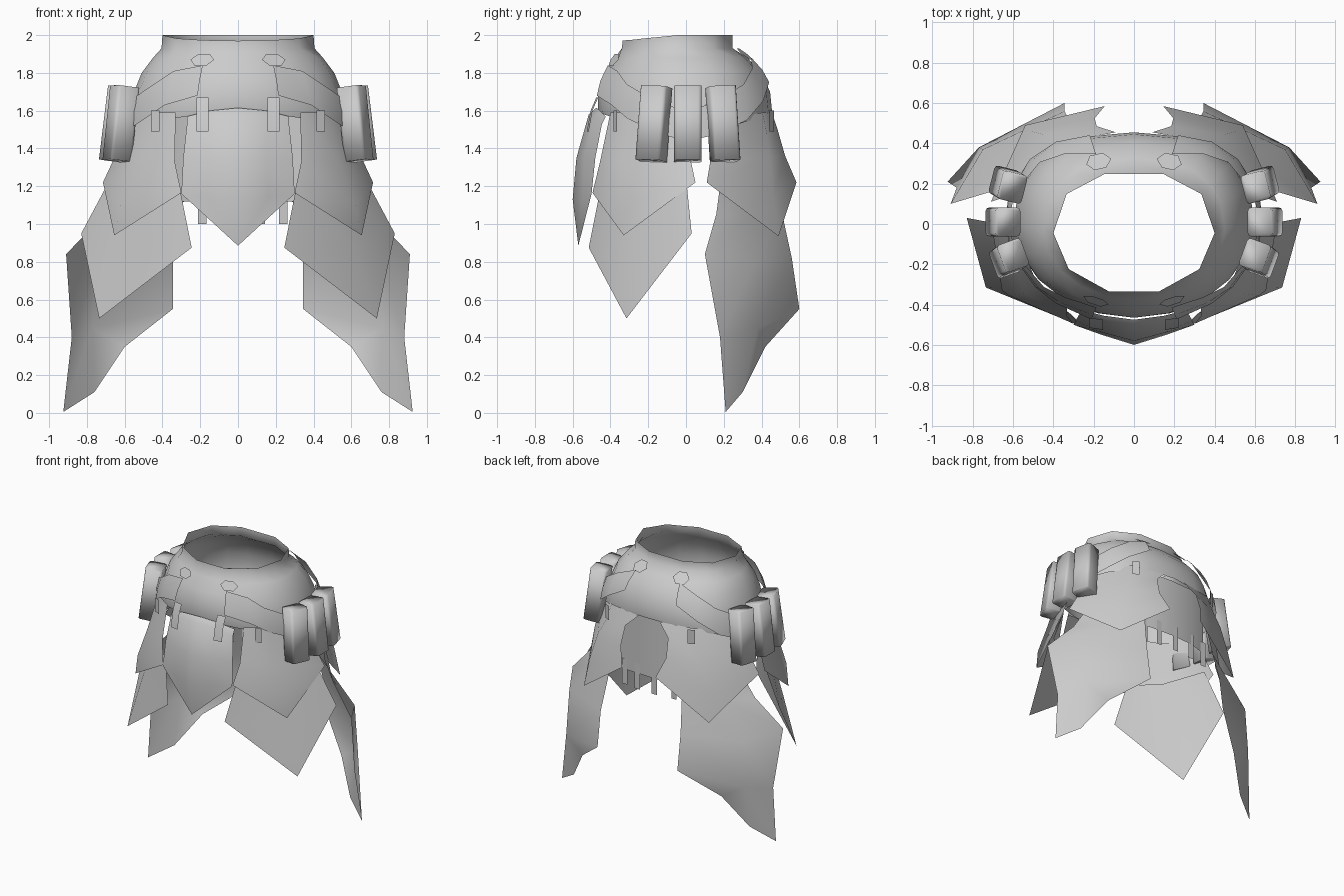
import bpy, bmesh, math
from mathutils import Matrix, Vector

cube = bpy.data.objects.get("Cube")
if cube:
    bpy.data.objects.remove(cube, do_unlink=True)

grey = bpy.data.materials.new("plain_grey")
grey.use_nodes = True
colour = (0.6, 0.6, 0.6, 1)
grey.diffuse_color = colour
grey.node_tree.nodes["Principled BSDF"].inputs["Base Color"].default_value = colour


def finish(name, bm, mirror=True, angle=60, outward=True):
    """Turn a bmesh into a smooth shaded, optionally mirrored object."""
    bm.normal_update()
    if outward:
        for face in bm.faces:
            centre = face.calc_center_median()
            if face.normal.dot(Vector((centre.x, centre.y, 0))) < 0:
                face.normal_flip()
    mesh = bpy.data.meshes.new(name)
    bm.to_mesh(mesh)
    bm.free()
    obj = bpy.data.objects.new(name, mesh)
    bpy.context.collection.objects.link(obj)
    mesh.materials.append(grey)
    bpy.ops.object.select_all(action="DESELECT")
    obj.select_set(True)
    bpy.context.view_layer.objects.active = obj
    bpy.ops.object.shade_smooth_by_angle(angle=math.radians(angle))
    if mirror:
        mod = obj.modifiers.new("mirror", "MIRROR")
        mod.use_clip = True
    return obj


def sheet(name, rows, mirror=True, closed=False):
    """Skin rows of points; a row of one point closes to a tip."""
    bm = bmesh.new()
    grid = [[bm.verts.new(p) for p in row] for row in rows]
    for upper, lower in zip(grid, grid[1:]):
        count = len(upper)
        for i in range(count if closed else count - 1):
            j = (i + 1) % count
            if len(lower) == 1:
                bm.faces.new((upper[i], upper[j], lower[0]))
            else:
                bm.faces.new((upper[i], upper[j], lower[j], lower[i]))
    return finish(name, bm, mirror)


# Yoke profile: height, half width, front depth, back depth
PROFILE = [(2, .4, .35, .26), (1.93, .405, .355, .26), (1.88, .45, .375, .325),
           (1.8, .51, .43, .4), (1.7, .55, .465, .445), (1.6, .585, .465, .455),
           (1.5, .6, .44, .44)]


def on_yoke(degrees, z, gap=0.0):
    """Point on the yoke surface, pushed out by gap; the back is squarer."""
    level = max(min(z, 2), 1.5)
    for high, low in zip(PROFILE, PROFILE[1:]):
        if level >= low[0]:
            t = (high[0] - level) / (high[0] - low[0])
            width, front, back = [h + (l - h) * t for h, l in zip(high[1:], low[1:])]
            break
    c, s = math.cos(math.radians(degrees)), math.sin(math.radians(degrees))
    bulge = .85 if s > 0 else 1
    x = math.copysign(abs(c) ** bulge, c)
    y = math.copysign(abs(s) ** bulge, s)
    return ((width + gap) * x, (back - front) / 2 + ((front + back) / 2 + gap) * y, z)


# Waist yoke: ten sided rim dips at the front, hem rises at front and back
rings = []
for level in PROFILE:
    ring = []
    for step in range(20):
        s = math.sin(math.radians(step * 18))
        z = level[0]
        if z == 1.5:
            z += .09 * s * s
        point = Vector(on_yoke(step * 18, z))
        if z > 1.9 and step % 2:
            point = (Vector(on_yoke(step * 18 - 18, z)) + Vector(on_yoke(step * 18 + 18, z))) / 2
        if z == 2:
            point.z -= .03 * max(0, -s)
        ring.append(point)
    rings.append(ring)
sheet("waist_yoke", rings, mirror=False, closed=True)

# Hip belt: angle, top edge, bottom edge
stations = [(-69, 1.84, 1.68), (-51, 1.81, 1.63), (-39, 1.74, 1.56), (-18, 1.65, 1.48),
            (0, 1.6, 1.44), (15, 1.64, 1.47), (38, 1.74, 1.55), (54, 1.82, 1.65),
            (71, 1.88, 1.75)]
sheet("hip_belt", [[on_yoke(a, z, .04) for z in (top, (top + low) / 2, low)]
                   for a, top, low in stations])

# Six sided clasps at the belt ends
for name, a, z in (("front_clasp", -67, 1.87), ("back_clasp", 71, 1.9)):
    bm = bmesh.new()
    corners = []
    for k in range(6):
        t = math.radians(60 * k)
        corners.append(bm.verts.new(on_yoke(a + 8 * math.cos(t), z + .035 * math.sin(t), .03)))
    bm.faces.new(corners)
    finish(name, bm)

# Centre front flap, its top edge folded back towards the yoke
sheet("front_centre_flap", [
    [(0, -.475, 1.615), (.15, -.455, 1.6), (.27, -.425, 1.57)],
    [(0, -.515, 1.58), (.15, -.485, 1.57), (.27, -.445, 1.53)],
    [(0, -.58, 1.35), (.15, -.54, 1.35), (.29, -.48, 1.35)],
    [(0, -.6, 1.13), (.16, -.55, 1.14), (.3, -.5, 1.16)],
    [(0, -.57, .885)]])

# Overlapping side flaps, each row running from inner to outer edge
sheet("front_upper_flap", [
    [(.33, -.4, 1.59), (.48, -.3, 1.59), (.6, 0, 1.56)],
    [(.335, -.455, 1.33), (.54, -.345, 1.33), (.65, .02, 1.36)],
    [(.3, -.495, 1.165), (.62, -.355, 1.1), (.715, .05, 1.22)],
    [(.655, -.33, .94)]])
sheet("front_lower_flap", [
    [(.31, -.45, 1.2), (.52, -.29, 1.22), (.67, 0, 1.25)],
    [(.245, -.515, .875), (.62, -.31, .88), (.83, .03, .95)],
    [(.735, -.315, .5)]])
sheet("back_upper_flap", [
    [(.09, .455, 1.59), (.36, .405, 1.59), (.58, .12, 1.54)],
    [(.185, .485, 1.5), (.39, .43, 1.47), (.61, .13, 1.44)],
    [(.195, .525, 1.36), (.45, .445, 1.35), (.65, .13, 1.34)],
    [(.145, .585, 1.22), (.51, .46, 1.15), (.71, .11, 1.22)],
    [(.54, .49, .935)]])
sheet("back_long_flap", [
    [(.3, .46, 1.3), (.5, .33, 1.3), (.62, .18, 1.2)],
    [(.32, .51, 1.05), (.55, .33, 1.05), (.71, .16, 1.05)],
    [(.345, .56, .82), (.75, .37, .8), (.91, .1, .84)],
    [(.345, .6, .55), (.77, .38, .45), (.88, .18, .4)],
    [(.6, .42, .35), (.76, .3, .11), (.925, .21, .005)]])

# Inner back panel with hanging tassels
sheet("back_panel", [[(0, .43, z), (.2, .42, z), (.35, .37, z)]
                     for z in (1.58, 1.35, 1.12)])
for i, x in enumerate((-.33, -.19, -.03, .12, .24)):
    y = .435 - .4 * x * x
    sheet("tassel_%d" % (i + 1), [[(x - .023, y, z), (x + .023, y, z)] for z in (1.2, 1)],
          mirror=False)

# Flap hangers and small belt tabs
sheet("front_hanger", [[(.155, y, z), (.22, y + .01, z)]
                       for y, z in ((-.475, 1.67), (-.505, 1.6), (-.525, 1.49))])
for name, x, y in (("front_tab", .415, -.385), ("back_tab", .34, .465)):
    sheet(name, [[(x, y, z), (x + .045, y * .95, z)] for z in (1.6, 1.49)])

# Three leaning hip pouches on each side
for name, x, y, turn, lean in (("front_pouch", .62, -.17, -20, -2),
                               ("middle_pouch", .65, .01, 0, 0),
                               ("back_pouch", .625, .195, 14, 2)):
    bm = bmesh.new()
    bmesh.ops.create_cube(bm, size=1)
    bmesh.ops.scale(bm, vec=(.125, .145, .395), verts=bm.verts)
    upright = [e for e in bm.edges if abs(e.verts[0].co.z - e.verts[1].co.z) > .1]
    bmesh.ops.bevel(bm, geom=upright, offset=.018, segments=2, affect="EDGES", profile=.5)
    bm.transform(Matrix.Translation((x, y, 1.53))
                 @ Matrix.Rotation(math.radians(turn), 4, "Z")
                 @ Matrix.Rotation(math.radians(-7), 4, "Y")
                 @ Matrix.Rotation(math.radians(lean), 4, "X"))
    finish(name, bm, angle=100, outward=False)
